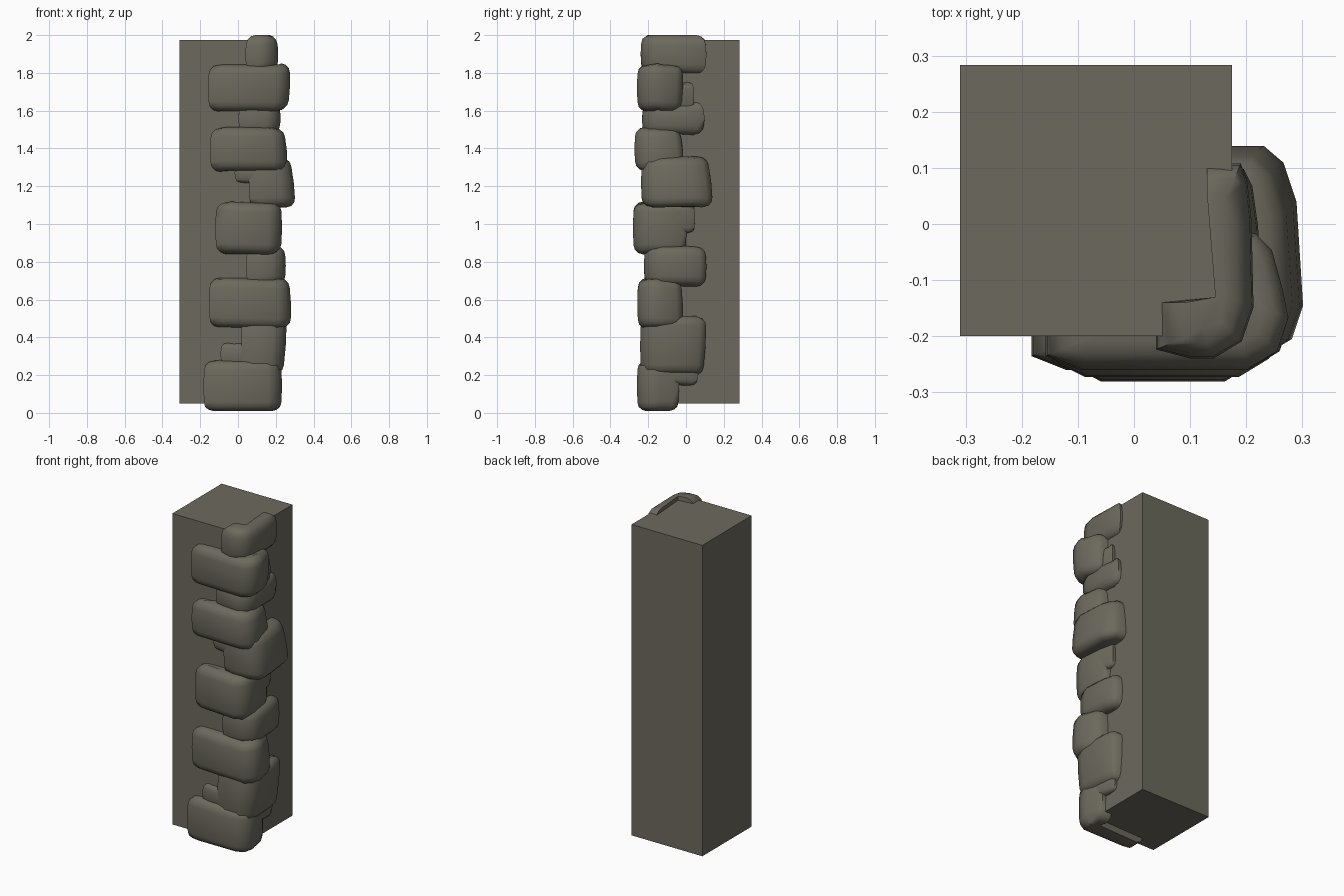
import bpy, bmesh, math, random

if "Cube" in bpy.data.objects:
    bpy.data.objects.remove(bpy.data.objects["Cube"])

random.seed(4)
mat = bpy.data.materials.new("weathered grey stone")
mat.diffuse_color = (0.15, 0.142, 0.11, 1)
mat.use_nodes = True
mat.node_tree.nodes["Principled BSDF"].inputs["Base Color"].default_value = mat.diffuse_color


def finish(bm, name, smooth):
    bmesh.ops.recalc_face_normals(bm, faces=bm.faces[:])
    me = bpy.data.meshes.new(name)
    bm.to_mesh(me)
    bm.free()
    me.materials.append(mat)
    ob = bpy.data.objects.new(name, me)
    bpy.context.collection.objects.link(ob)
    if smooth:
        bpy.ops.object.select_all(action='DESELECT')
        ob.select_set(True)
        bpy.context.view_layer.objects.active = ob
        bpy.ops.object.shade_smooth_by_angle(angle=math.radians(60))
    return ob


# plain square pillar
X0, X1, Y0, Y1 = -0.31, 0.175, -0.20, 0.283
bm = bmesh.new()
bmesh.ops.create_cube(bm, size=1)
for v in bm.verts:
    v.co = (X0 if v.co.x < 0 else X1, Y0 if v.co.y < 0 else Y1,
            0.05 if v.co.z < 0 else 1.975)
finish(bm, "pillar", False)


def stone(name, z0, z1, xl, xr, yf, yb, lean=0.0, r=0.05):
    """Rounded L-shaped block wrapping the front right corner of the pillar."""
    t, s = Y0 - yf, xr - X1
    # plan outline: x, y, inward direction x, y
    pts = [(xl, -0.14, 1, 0), (xl, yf + 0.4 * t, 1, 0.4), (xl + 0.06, yf, 0.4, 1),
           (xr - 0.07, yf, -0.4, 1), (xr - 0.02, yf + 0.03, -0.7, 0.7),
           (xr, yf + 0.09, -1, 0.4), (xr - 0.1 * s, yb - 0.1, -1, -0.3),
           (xr - 0.3 * s, yb - 0.03, -0.8, -0.6), (xr - 0.6 * s, yb, -0.4, -1),
           (0.13, yb, 0, -1), (0.145, -0.13, 0, 0)]
    wob = [random.uniform(-0.006, 0.006) for _ in pts]
    steps = [math.radians(a) for a in (0, 30, 60, 90)]
    levels = [(z0 + r * (1 - math.sin(a)), r * (1 - math.cos(a))) for a in reversed(steps)]
    levels.append(((z0 + z1) / 2, -0.003))
    levels += [(z1 - r * (1 - math.sin(a)), r * (1 - math.cos(a))) for a in steps]
    bm = bmesh.new()
    rings = []
    for z, d in levels:
        u = (z - z0) / (z1 - z0) - 0.5
        ring = []
        for i, (x, y, nx, ny) in enumerate(pts):
            dx = lean * u if 3 <= i <= 8 else 0
            dy = lean * u if 6 <= i <= 9 else 0
            ring.append(bm.verts.new((x + nx * d + dx, y + ny * d + dy,
                                      z + wob[i] * (1 if 0.02 < z < 1.99 else 0))))
        rings.append(ring)
    n = len(pts)
    for a, b in zip(rings, rings[1:]):
        for i in range(n):
            j = (i + 1) % n
            bm.faces.new((a[i], a[j], b[j], b[i]))
    bm.faces.new(rings[0][::-1])
    bm.faces.new(rings[-1])
    finish(bm, name, True)


# quoin stones, alternating long on the front and long on the right side
stones = [
    (0.01, 0.28, -0.18, 0.23, -0.257, -0.04, 0),
    (0.20, 0.51, 0.02, 0.25, -0.24, 0.10, 0.02),
    (0.45, 0.71, -0.15, 0.277, -0.255, -0.02, -0.01),
    (0.67, 0.88, 0.045, 0.25, -0.22, 0.105, 0),
    (0.845, 1.115, -0.117, 0.23, -0.278, 0.0, 0),
    (1.09, 1.355, 0.06, 0.292, -0.235, 0.13, -0.03),
    (1.28, 1.51, -0.145, 0.255, -0.27, -0.02, -0.02),
    (1.47, 1.64, 0.005, 0.223, -0.23, 0.095, 0),
    (1.60, 1.845, -0.155, 0.272, -0.257, -0.02, 0.01),
    (1.80, 2.00, 0.042, 0.21, -0.237, 0.105, 0),
]
for k, s in enumerate(stones):
    stone(f"corner_stone_{k + 1}", *s)

# small filler stones showing between the big ones
fillers = [
    (0.25, 0.37, -0.09, 0.21, -0.225, -0.05),
    (0.15, 0.27, 0.04, 0.215, -0.22, 0.06),
    (0.95, 1.10, 0.06, 0.22, -0.23, 0.045),
    (1.22, 1.32, -0.015, 0.21, -0.225, -0.03),
    (1.59, 1.745, 0.06, 0.215, -0.23, 0.04),
]
for k, s in enumerate(fillers):
    stone(f"filler_stone_{k + 1}", *s, r=0.03)
